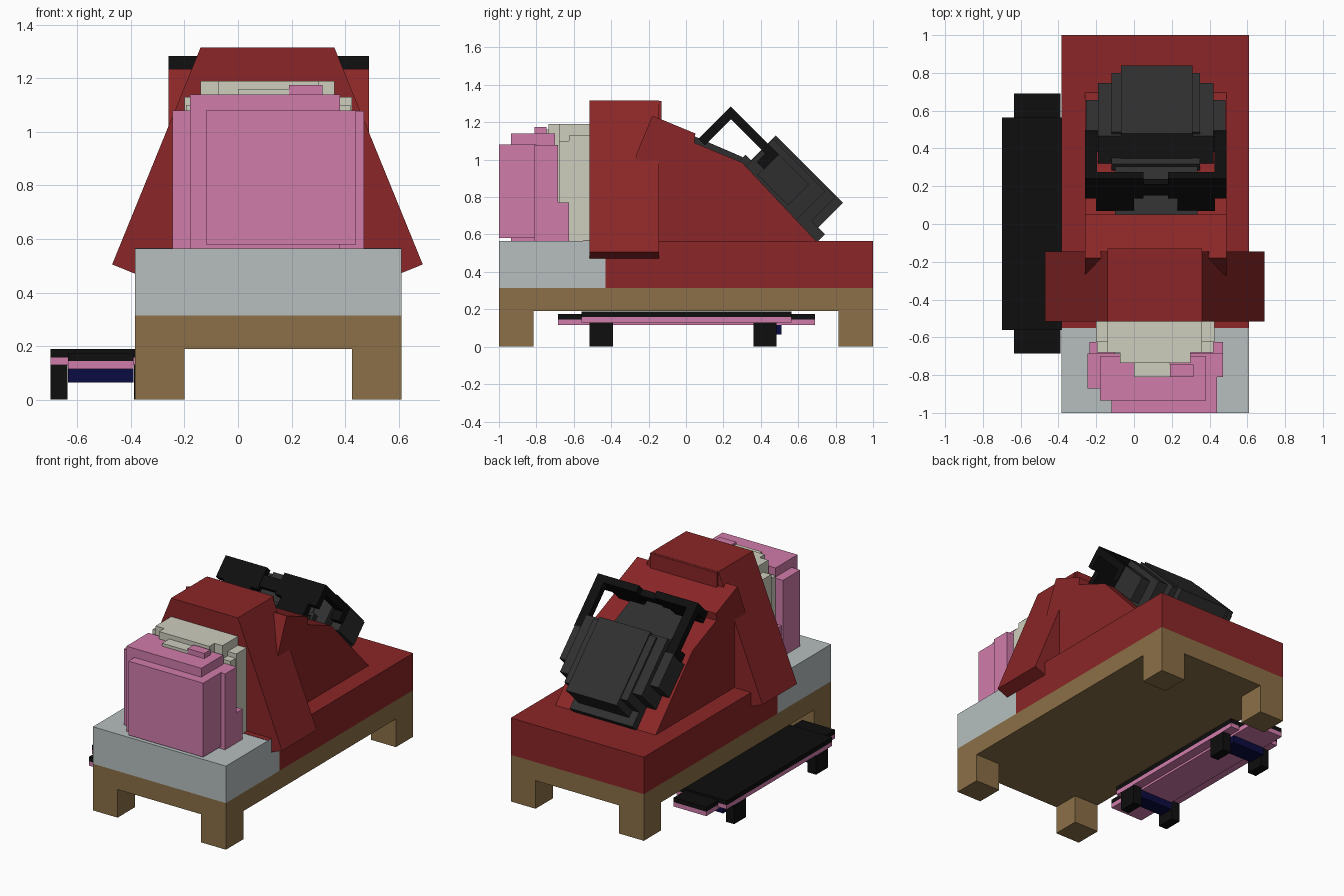
import bpy, bmesh, math

cube = bpy.data.objects.get("Cube")
if cube:
    bpy.data.objects.remove(cube, do_unlink=True)


def material(name, hexcode):
    rgb = [int(hexcode[i:i + 2], 16) / 255 for i in (0, 2, 4)]
    lin = [c / 12.92 if c <= 0.04045 else ((c + 0.055) / 1.055) ** 2.4 for c in rgb]
    m = bpy.data.materials.new(name)
    m.use_nodes = True
    m.diffuse_color = (*lin, 1)
    m.node_tree.nodes["Principled BSDF"].inputs["Base Color"].default_value = (*lin, 1)
    return m


RED = material("red cloth", "8b2627")
BROWN = material("brown wood", "8b7047")
GREY = material("pale grey sheet", "b7bfbf")
PINK = material("pink", "d07caa")
CREAM = material("cream", "cdcdbd")
DARK = material("charcoal", "2f2f2f")
BLACK = material("black", "0e0e0e")
NAVY = material("navy", "0b0b42")

R = math.sqrt(0.5)
CX = 0.115  # centre line of the bed and figure


def prism(bm, outline, lo, hi, place):
    """Extrude a 2D outline from lo to hi; place(a, b, t) maps it to 3D."""
    bottom = [bm.verts.new(place(a, b, lo)) for a, b in outline]
    top = [bm.verts.new(place(a, b, hi)) for a, b in outline]
    bm.faces.new(bottom[::-1])
    bm.faces.new(top)
    n = len(outline)
    for i in range(n):
        j = (i + 1) % n
        bm.faces.new((bottom[i], bottom[j], top[j], top[i]))


def along_x(y, z, x):
    return (x, y, z)


def along_y(x, z, y):
    return (x, y, z)


def tilted(s, d, x):
    """s runs down the 45 degree slope of the shins, d points out of it."""
    return (x, (s + d) * R, (d - s) * R)


def finish(name, bm, mat):
    bmesh.ops.recalc_face_normals(bm, faces=bm.faces[:])
    me = bpy.data.meshes.new(name)
    bm.to_mesh(me)
    bm.free()
    me.materials.append(mat)
    ob = bpy.data.objects.new(name, me)
    bpy.context.collection.objects.link(ob)
    return ob


def boxes(name, mat, items, place=along_x):
    """Each item is (x0, x1, a0, a1, b0, b1)."""
    bm = bmesh.new()
    for x0, x1, a0, a1, b0, b1 in items:
        prism(bm, [(a0, b0), (a1, b0), (a1, b1), (a0, b1)], x0, x1, place)
    return finish(name, bm, mat)


def shape(name, mat, outline, lo, hi, place):
    bm = bmesh.new()
    prism(bm, outline, lo, hi, place)
    return finish(name, bm, mat)


def both(items):
    """Add copies mirrored across the figure's centre line."""
    return items + [(2 * CX - i[1], 2 * CX - i[0], *i[2:]) for i in items]


# Bed frame, legs, mattress and blanket
boxes("bed_frame", BROWN, [(-0.385, 0.61, -1, 1, 0.19, 0.315)])
boxes("bed_legs", BROWN, [(x, x + 0.185, y, y + 0.185, 0, 0.19)
                          for x in (-0.385, 0.425) for y in (-1, 0.815)])
boxes("mattress", GREY, [(-0.385, 0.61, -1, -0.43, 0.315, 0.565)])
boxes("blanket", RED, [(-0.385, 0.61, -0.43, 1, 0.315, 0.565)])
boxes("blanket_fold", RED, [(-0.385, 0.61, -0.55, -0.43, 0.562, 0.567)])

# Torso with sloping sleeves
shape("torso_and_sleeves", RED,
      [(-0.14, 1.315), (-0.47, 0.505), (-0.285, 0.43),
       (0.505, 0.43), (0.69, 0.505), (0.36, 1.315)], -0.515, -0.145, along_y)
boxes("upper_back", RED, [(-0.139, 0.359, -0.5, -0.13, 1.0, 1.314)])

# Bent body running down to the blanket
shape("lower_body", RED,
      [(-0.4, 0.55), (-0.265, 1.03), (-0.18, 1.235), (0.05, 1.14),
       (0.045, 1.09), (0.3, 0.985), (0.70, 0.56)], -0.26, 0.49, along_x)

# Dark head lying on the slope, in stepped layers
shape("neck_slab", DARK,
      [(0.04, 1.07), (0.045, 1.125), (0.30, 1.015), (0.36, 0.93)],
      -0.10, 0.335, along_x)
boxes("dark_head", DARK, [
    (-0.12, 0.35, -0.50, 0.10, 0.88, 0.95),
    (-0.07, 0.31, -0.46, 0.05, 0.88, 1.138),
    (-0.12, 0.35, -0.44, 0.0, 0.88, 1.130),
    (-0.19, 0.42, -0.455, -0.06, 0.88, 1.115),
    (-0.255, 0.485, -0.38, -0.15, 0.92, 1.08),
], tilted)

# Raised spectacles: stepped lenses, bridge, side arms and hooks
boxes("spectacles", BLACK, both([
    (-0.26, 0.05, -0.738, -0.69, 0.93, 1.078),
    (-0.20, 0.00, -0.738, -0.69, 0.834, 0.93),
    (-0.26, -0.195, -0.69, -0.375, 1.03, 1.078),
    (-0.26, -0.195, -0.43, -0.375, 0.965, 1.03),
]) + [(0.05, 0.18, -0.735, -0.693, 0.95, 1.03)], tilted)

# Pink blocks against the head of the bed
boxes("pink_blocks", PINK, [
    (-0.12, 0.44, -1.0, -0.80, 0.58, 1.08),
    (-0.18, 0.38, -0.935, -0.70, 0.565, 1.14),
    (-0.245, 0.0, -0.87, -0.685, 0.565, 1.079),
    (0.1, 0.47, -0.81, -0.685, 0.565, 1.078),
    (-0.235, -0.1, -0.70, -0.625, 0.565, 0.77),
    (0.3, 0.47, -0.70, -0.625, 0.565, 0.77),
    (0.19, 0.315, -0.81, -0.745, 1.1, 1.175),
])

# Cream blocks between the pink blocks and the torso
boxes("cream_blocks", CREAM, [
    (-0.14, 0.36, -0.68, -0.515, 0.565, 1.19),
    (-0.075, 0.30, -0.735, -0.67, 0.7, 1.19),
    (-0.2, 0.425, -0.625, -0.515, 0.565, 1.13),
    (-0.195, -0.13, -0.68, -0.60, 0.77, 1.10),
    (0.35, 0.42, -0.68, -0.60, 0.77, 1.10),
    (0.0, 0.19, -0.81, -0.72, 1.1, 1.16),
])

# Skateboard tucked partly under the bed
boxes("board_grip", BLACK, [
    (-0.70, -0.325, -0.56, 0.565, 0.158, 0.189),
    (-0.635, -0.39, -0.685, 0.69, 0.145, 0.175),
])
boxes("board_deck", PINK, [
    (-0.70, -0.325, -0.56, 0.565, 0.13, 0.158),
    (-0.635, -0.39, -0.685, 0.69, 0.115, 0.145),
])
boxes("board_axles", NAVY, [
    (-0.635, -0.39, -0.49, -0.39, 0.065, 0.115),
    (-0.635, -0.39, 0.385, 0.51, 0.065, 0.115),
])
boxes("board_wheels", BLACK, [(x, x + 0.063, y, y + 0.125, 0, 0.13)
                              for x in (-0.70, -0.388) for y in (-0.515, 0.36)])
